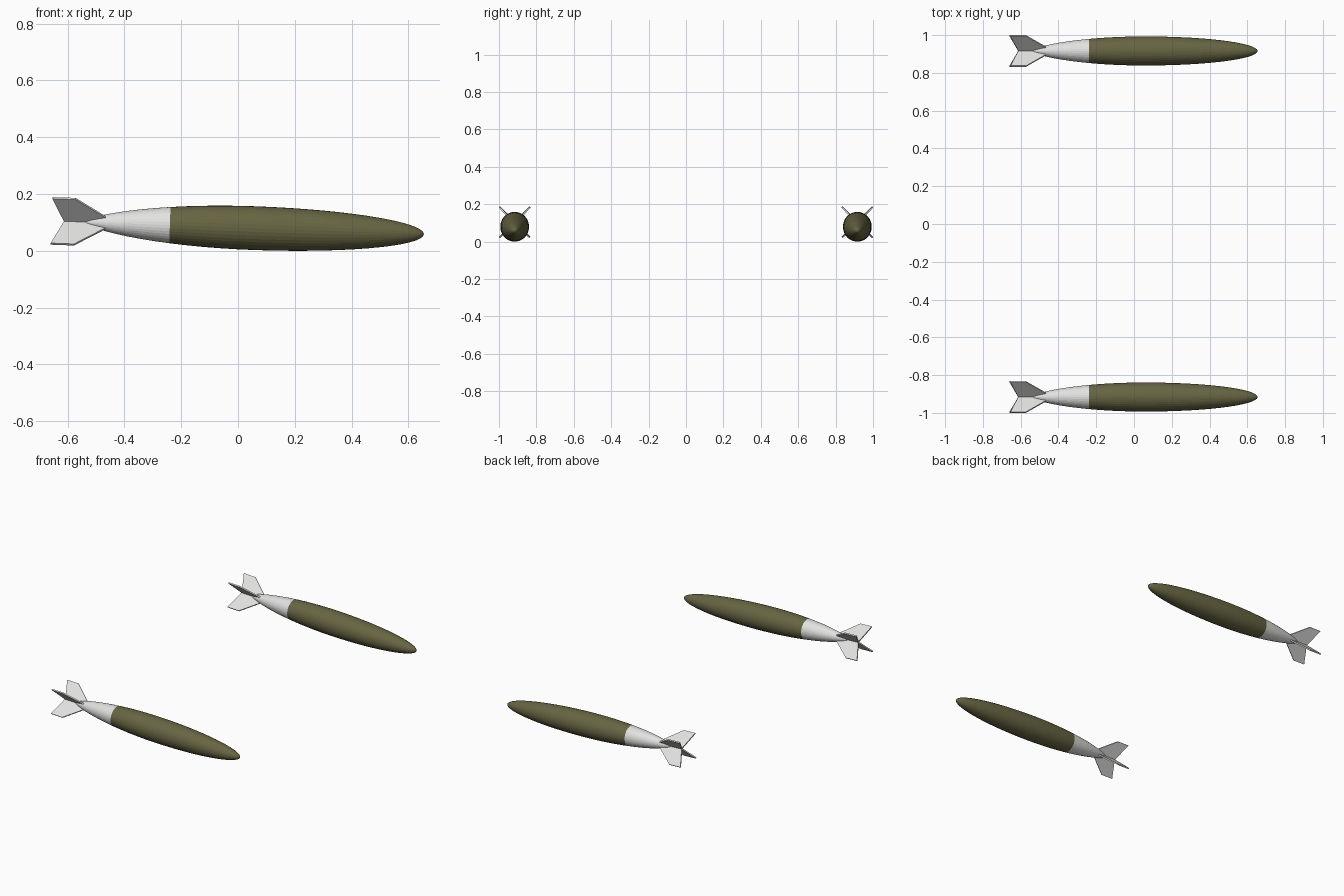
import bpy, bmesh, math
from mathutils import Matrix, Vector

if "Cube" in bpy.data.objects:
    bpy.data.objects.remove(bpy.data.objects["Cube"])

SIDES = 36
SIDE_Y = 0.916          # distance of each store from the centre line
AXIS_Z = 0.082          # height of the body axis at x = 0
TILT = math.atan(0.0357)  # nose-down tilt
MID, HALF, RADIUS, SPLIT = 0.055, 0.60, 0.077, -0.24


def material(name, rgb):
    m = bpy.data.materials.new(name)
    m.diffuse_color = (*rgb, 1)
    m.use_nodes = True
    m.node_tree.nodes["Principled BSDF"].inputs["Base Color"].default_value = m.diffuse_color
    return m


olive = material("olive_green", (0.135, 0.130, 0.055))
light = material("light_grey", (0.76, 0.76, 0.75))


def radius(x):
    # elliptical nose, slimmer tapering tail
    t = min(1.0, abs(x - MID) / HALF)
    return RADIUS * (1 - t * t) ** (0.5 if x > MID else 0.68)


def place(bm, name, mat, y):
    bm.transform(Matrix.Translation((0, y, AXIS_Z)) @ Matrix.Rotation(TILT, 4, 'Y'))
    bmesh.ops.recalc_face_normals(bm, faces=bm.faces[:])
    me = bpy.data.meshes.new(name)
    bm.to_mesh(me)
    bm.free()
    me.materials.append(mat)
    ob = bpy.data.objects.new(name, me)
    bpy.context.collection.objects.link(ob)
    return ob


def lathe(name, stations, mat, y):
    # revolve the radius profile around the x axis
    bm = bmesh.new()
    rings = []
    for x in stations:
        r = radius(x)
        if r < 1e-4:
            rings.append([bm.verts.new((x, 0, 0))] * SIDES)
        else:
            rings.append([bm.verts.new((x, r * math.cos(a), r * math.sin(a)))
                          for a in (2 * math.pi * i / SIDES for i in range(SIDES))])
    for a, b in zip(rings, rings[1:]):
        for i in range(SIDES):
            j = (i + 1) % SIDES
            bm.faces.new(list(dict.fromkeys((a[i], a[j], b[j], b[i]))))
    return place(bm, name, mat, y)


def fins(name, y):
    # four swept plates set in an X around the tail
    k = math.sqrt(2)
    outline = [(-0.612, 0), (-0.657, 0.081 * k), (-0.575, 0.081 * k), (-0.43, 0)]
    bm = bmesh.new()
    for q in range(4):
        rot = Matrix.Rotation(math.radians(45 + 90 * q), 3, 'X')
        a, b = ([bm.verts.new(rot @ Vector((x, s, r))) for x, r in outline]
                for s in (-0.004, 0.004))
        bm.faces.new(a)
        bm.faces.new(b[::-1])
        for i in range(4):
            j = (i + 1) % 4
            bm.faces.new((a[i], b[i], b[j], a[j]))
    return place(bm, name, light, y)


# station spacing gets finer toward the nose and the tail tip
N = 20
u0 = math.acos((SPLIT - MID) / HALF)
front = [MID + HALF * math.cos(u0 * (1 - i / N)) for i in range(N + 1)]
back = [MID + HALF * math.cos(math.pi - (math.pi - u0) * i / 10) for i in range(11)]

for label, y in (("left", SIDE_Y), ("right", -SIDE_Y)):
    lathe(label + "_body", front, olive, y)
    lathe(label + "_tail_cone", back, light, y)
    fins(label + "_tail_fins", y)
